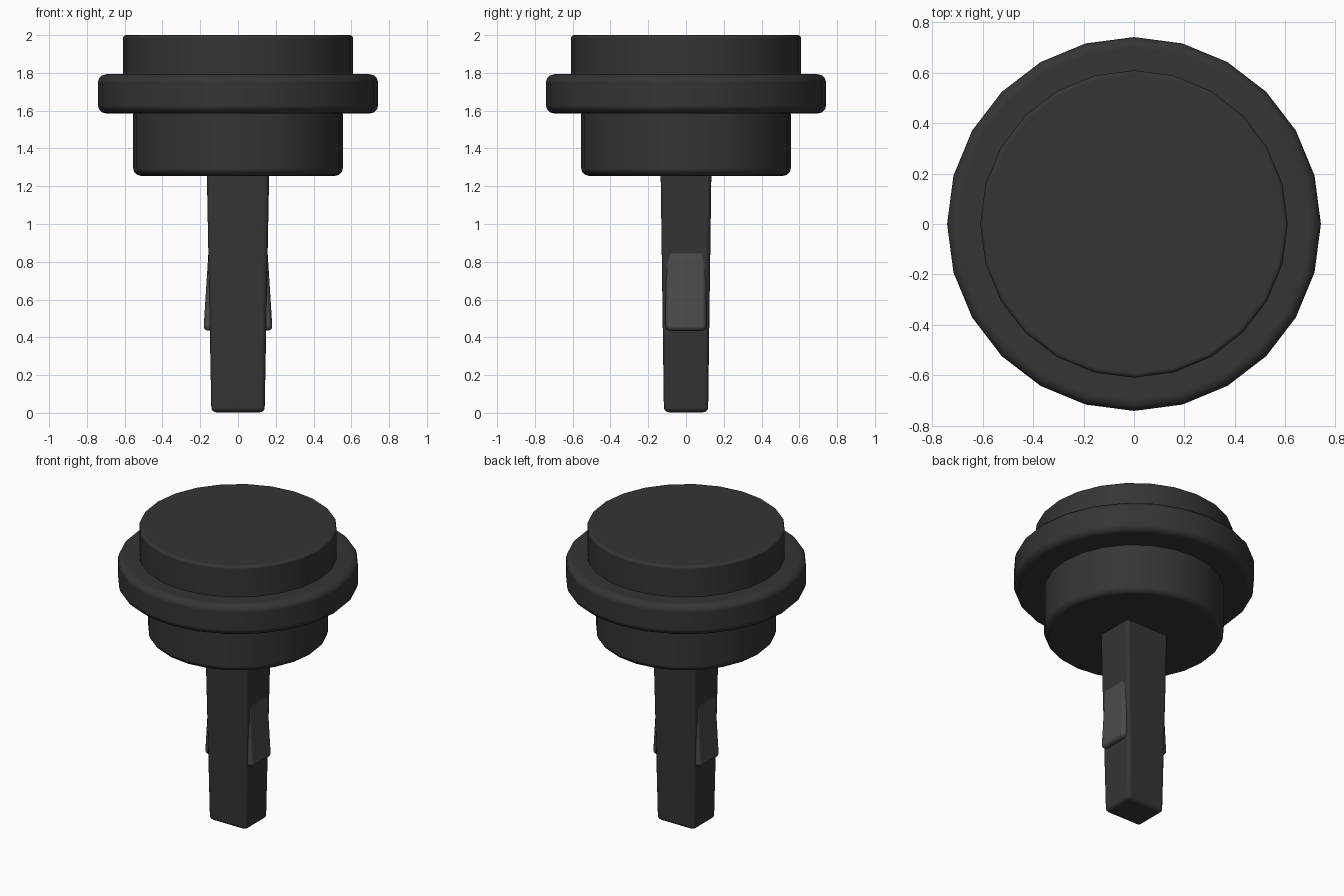
import bpy, bmesh

if "Cube" in bpy.data.objects:
    bpy.data.objects.remove(bpy.data.objects["Cube"])


def material(name, v):
    m = bpy.data.materials.new(name)
    m.diffuse_color = (v, v, v * 1.04, 1)
    m.use_nodes = True
    m.node_tree.nodes["Principled BSDF"].inputs["Base Color"].default_value = m.diffuse_color
    return m


dark = material("dark_plastic", 0.035)
lighter = material("grey_plastic", 0.07)


def finish(name, bm, bevel, mat):
    me = bpy.data.meshes.new(name)
    bmesh.ops.recalc_face_normals(bm, faces=bm.faces)
    bm.to_mesh(me)
    bm.free()
    ob = bpy.data.objects.new(name, me)
    bpy.context.collection.objects.link(ob)
    me.materials.append(mat)
    mod = ob.modifiers.new("bevel", "BEVEL")
    mod.width = bevel
    mod.segments = 3
    mod.limit_method = "ANGLE"
    mod.angle_limit = 0.7
    mod.harden_normals = True
    for p in me.polygons:
        p.use_smooth = True
    return ob


def disc(name, r, z0, z1, bevel):
    bm = bmesh.new()
    bmesh.ops.create_cone(bm, cap_ends=True, segments=24, radius1=r, radius2=r, depth=z1 - z0)
    bmesh.ops.translate(bm, verts=bm.verts, vec=(0, 0, (z0 + z1) / 2))
    return finish(name, bm, bevel, dark)


def taper(name, low, high, bevel, mat):
    # box between two rectangles, each given as (x0, x1, half_y, z)
    bm = bmesh.new()
    bmesh.ops.create_cube(bm, size=2)
    for v in bm.verts:
        x0, x1, hy, z = high if v.co.z > 0 else low
        v.co = (x1 if v.co.x > 0 else x0, hy * v.co.y, z)
    return finish(name, bm, bevel, mat)


# round head: cap, flange and lower body
disc("top_cap", 0.61, 1.76, 2.0, 0.018)
disc("flange", 0.742, 1.585, 1.793, 0.045)
disc("lower_body", 0.555, 1.255, 1.62, 0.04)

# tapered square stem
taper("stem", (-0.141, 0.141, 0.117, 0.003), (0.166 * -1, 0.166, 0.135, 1.32), 0.025, dark)

# sprung clips on both sides of the stem
for s, side in ((1, "right"), (-1, "left")):
    lo = sorted((s * 0.09, s * 0.183))
    hi = sorted((s * 0.09, s * 0.147))
    taper(side + "_clip", (*lo, 0.108, 0.435), (*hi, 0.108, 1.0), 0.025, lighter)
